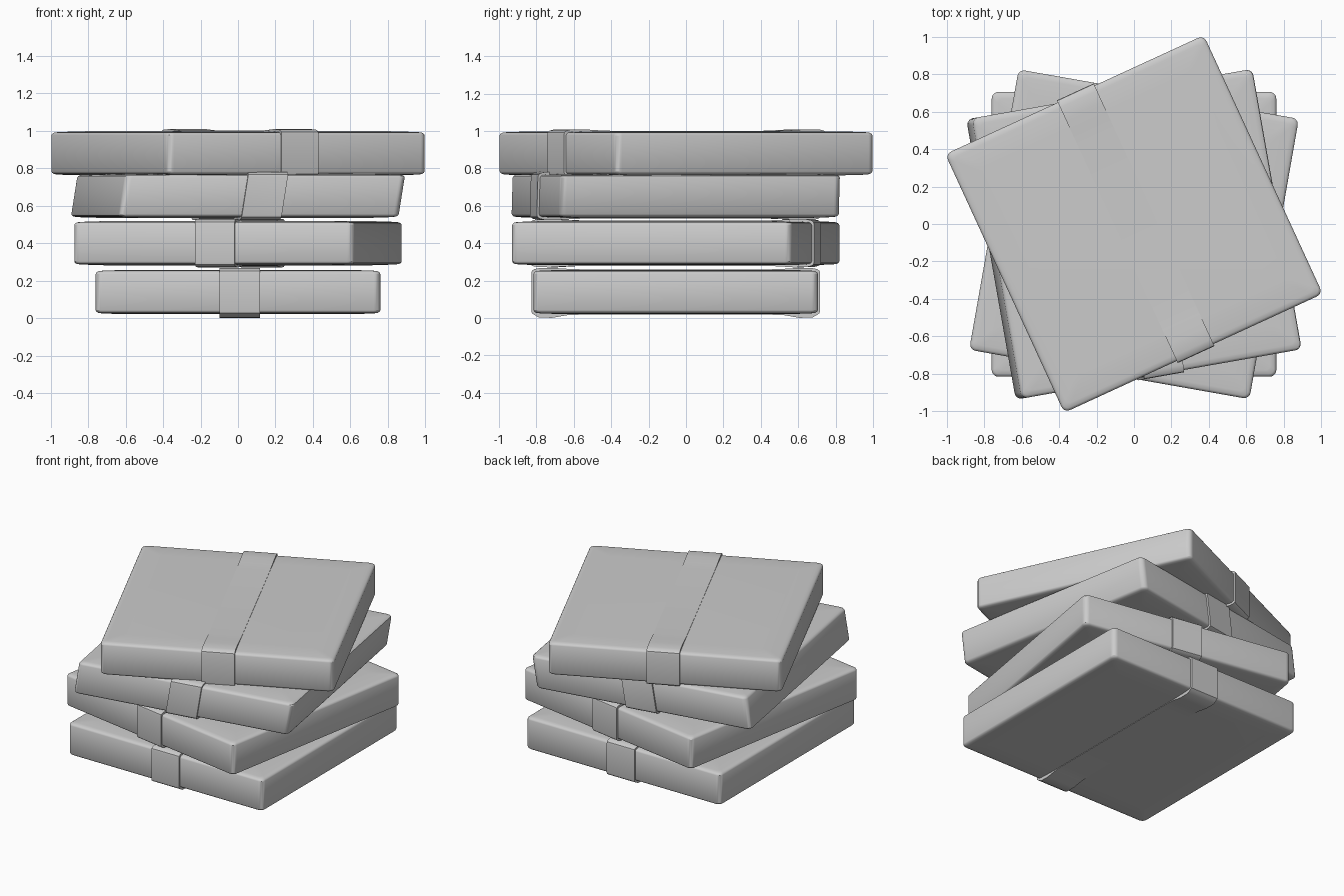
import bpy, bmesh, math
from mathutils import Matrix

if "Cube" in bpy.data.objects:
    bpy.data.objects.remove(bpy.data.objects["Cube"])

HALF = 0.76      # half side of a square brick
ROUND = 0.035    # vertical corner radius


def finish(name, bm, matrix):
    bmesh.ops.recalc_face_normals(bm, faces=bm.faces)
    bm.transform(matrix)
    mesh = bpy.data.meshes.new(name)
    bm.to_mesh(mesh)
    bm.free()
    obj = bpy.data.objects.new(name, mesh)
    bpy.context.collection.objects.link(obj)
    bpy.ops.object.select_all(action='DESELECT')
    obj.select_set(True)
    bpy.context.view_layer.objects.active = obj
    bpy.ops.object.shade_smooth_by_angle(angle=math.radians(30))
    return obj


def rounded_square(bm, half, radius, z, steps=5):
    ring = []
    for corner in range(4):
        mid = math.radians(45 + 90 * corner)
        cx = math.copysign(half - radius, math.cos(mid))
        cy = math.copysign(half - radius, math.sin(mid))
        for i in range(steps + 1):
            a = math.radians(90 * corner + 90 * i / steps)
            ring.append(bm.verts.new((cx + radius * math.cos(a), cy + radius * math.sin(a), z)))
    return ring


def brick(name, matrix):
    # slightly pillowed slab: inset and height of each ring, mirrored in z
    upper = [(0.0, 0.097), (0.004, 0.105), (0.013, 0.111), (0.035, 0.114), (0.14, 0.118)]
    rows = [(i, -z) for i, z in reversed(upper)] + upper
    bm = bmesh.new()
    rings = [rounded_square(bm, HALF - i, ROUND - min(i, 0.02) * 0.5, z) for i, z in rows]
    for a, b in zip(rings, rings[1:]):
        for k in range(len(a)):
            n = (k + 1) % len(a)
            bm.faces.new((a[k], a[n], b[n], b[k]))
    bm.faces.new(list(reversed(rings[0])))
    bm.faces.new(rings[-1])
    return finish(name, bm, matrix)


def band(name, matrix, low):
    # paper strap: side profile swept across its width
    def half_profile(hump):
        return [(0.772, 0.1), (0.769, 0.113), (0.757, 0.122), (0.73, hump - 0.001),
                (0.66, hump), (0.58, 0.124), (0.5, 0.121)]
    top, bot = half_profile(0.129), half_profile(low)
    pts = (top + [(-y, z) for y, z in reversed(top)]
           + [(-y, -z) for y, z in bot] + [(y, -z) for y, z in reversed(bot)])
    bm = bmesh.new()
    left = [bm.verts.new((-0.098, y, z)) for y, z in pts]
    right = [bm.verts.new((0.118, y, z)) for y, z in pts]
    for k in range(len(pts)):
        n = (k + 1) % len(pts)
        bm.faces.new((left[k], left[n], right[n], right[k]))
    bm.faces.new(left)
    bm.faces.new(list(reversed(right)))
    return finish(name, bm, matrix)


# level, centre y, centre z, turn in degrees, sideways lean, strap sag
stack = [
    ("bottom", -0.055, 0.139, 0, 0.0, 0.138),
    ("second", -0.055, 0.400, -10, 0.0, 0.129),
    ("third", -0.055, 0.653, 10, 0.16, 0.129),
    ("top", 0.0, 0.880, 24.7, 0.0, 0.129),
]
for level, y, z, turn, lean, low in stack:
    shear = Matrix.Identity(4)
    shear[0][2] = lean
    m = Matrix.Translation((0, y, z)) @ Matrix.Rotation(math.radians(turn), 4, 'Z') @ shear
    brick(level + "_brick", m)
    band(level + "_strap", m, low)
